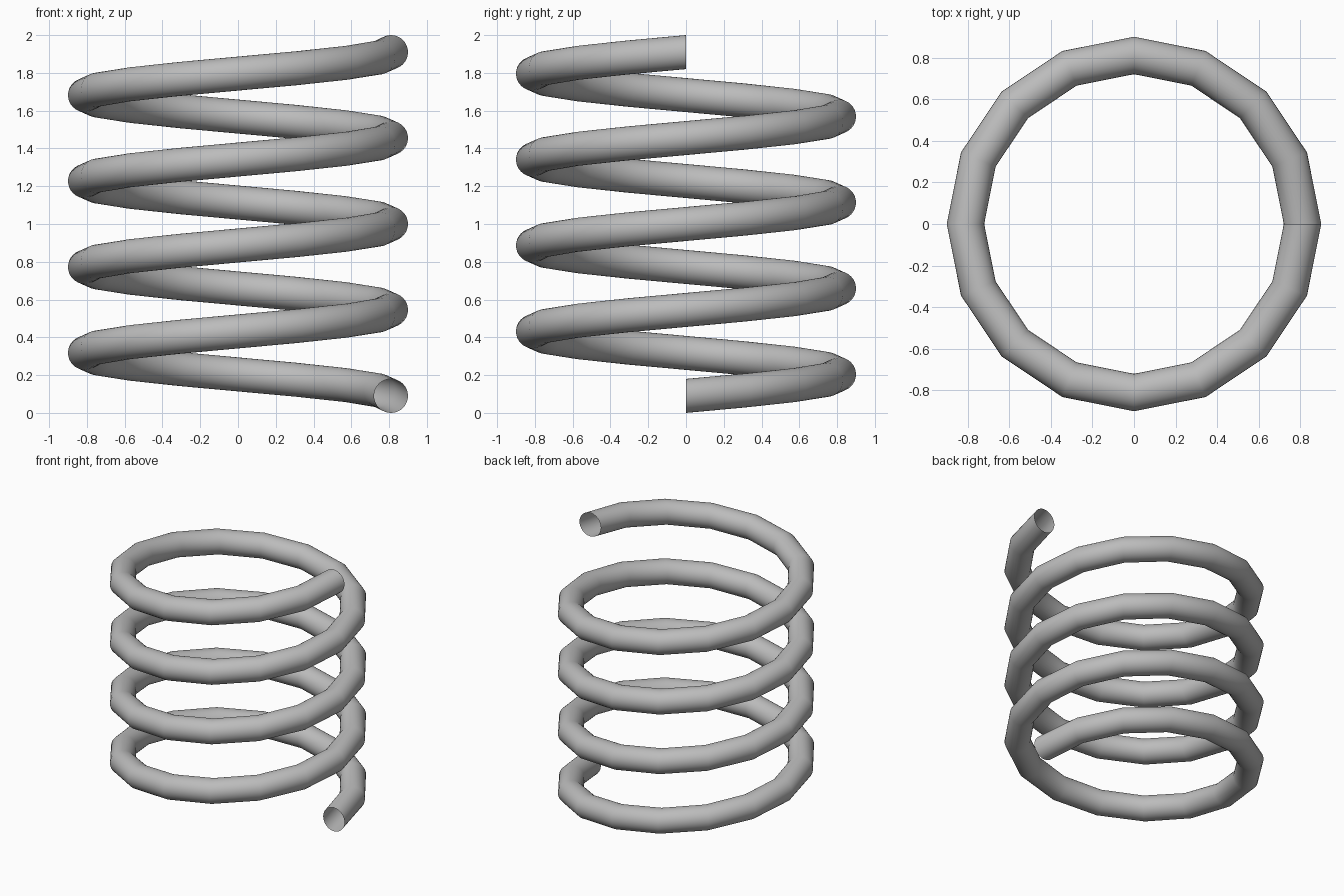
import bpy, bmesh, math

if "Cube" in bpy.data.objects:
    bpy.data.objects.remove(bpy.data.objects["Cube"])

TURNS, STEPS, SIDES = 4, 16, 32      # coil resolution
COIL_R, WIRE_R = 0.81, 0.09
RISE = 2.0 - 2 * WIRE_R

bm = bmesh.new()

# Wire section: upright circle swept along the coil, ends left open
rings = []
total = TURNS * STEPS
for i in range(total + 1):
    a = 2 * math.pi * i / STEPS
    z0 = WIRE_R + RISE * i / total
    ring = []
    for j in range(SIDES):
        b = 2 * math.pi * j / SIDES
        r = COIL_R + WIRE_R * math.cos(b)
        ring.append(bm.verts.new((r * math.cos(a), r * math.sin(a),
                                  z0 + WIRE_R * math.sin(b))))
    rings.append(ring)

# Skin between neighbouring sections, normals facing outwards
for r0, r1 in zip(rings, rings[1:]):
    for j in range(SIDES):
        k = (j + 1) % SIDES
        face = bm.faces.new((r0[j], r1[j], r1[k], r0[k]))
        face.smooth = True

mesh = bpy.data.meshes.new("coil_spring")
bm.to_mesh(mesh)
bm.free()
spring = bpy.data.objects.new("coil_spring", mesh)
bpy.context.collection.objects.link(spring)

# Plain grey metal
grey = bpy.data.materials.new("grey")
grey.diffuse_color = (0.5, 0.5, 0.5, 1)
grey.use_nodes = True
grey.node_tree.nodes["Principled BSDF"].inputs["Base Color"].default_value = grey.diffuse_color
mesh.materials.append(grey)
